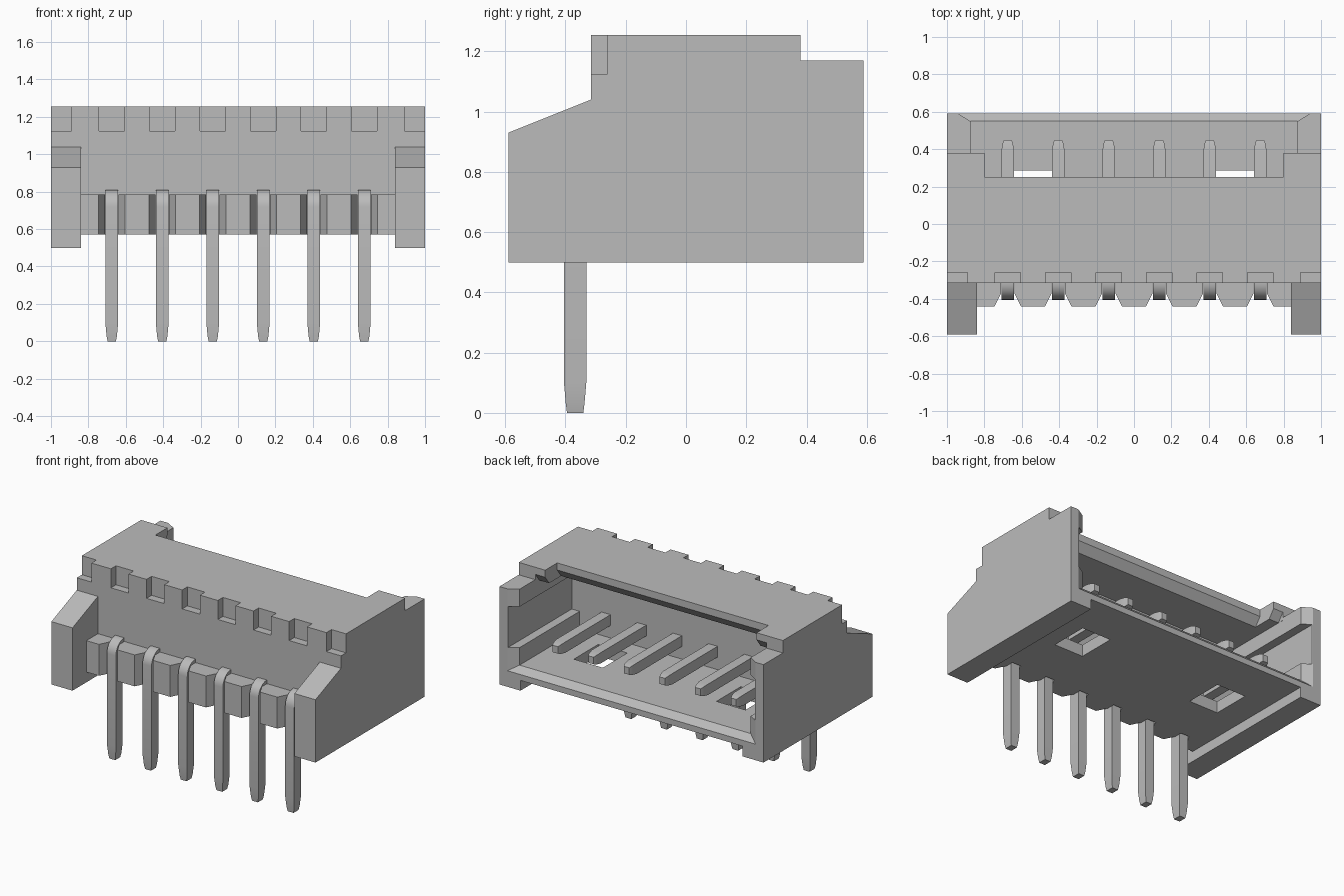
import bpy, bmesh, math
from mathutils import Vector

cube = bpy.data.objects.get("Cube")
if cube:
    bpy.data.objects.remove(cube, do_unlink=True)


def make_material(name, value):
    mat = bpy.data.materials.new(name)
    mat.use_nodes = True
    color = (value, value, value, 1)
    mat.diffuse_color = color
    mat.node_tree.nodes["Principled BSDF"].inputs["Base Color"].default_value = color
    return mat


grey = make_material("plain grey", 0.5)


def loft(name, rings):
    """Closed solid skinned through rings of matching points."""
    bm = bmesh.new()
    loops = [[bm.verts.new(p) for p in ring] for ring in rings]
    n = len(loops[0])
    for a, b in zip(loops, loops[1:]):
        for i in range(n):
            j = (i + 1) % n
            bm.faces.new((a[i], a[j], b[j], b[i]))
    bm.faces.new(loops[0])
    bm.faces.new(loops[-1])
    bmesh.ops.recalc_face_normals(bm, faces=bm.faces)
    mesh = bpy.data.meshes.new(name)
    bm.to_mesh(mesh)
    bm.free()
    mesh.materials.append(grey)
    obj = bpy.data.objects.new(name, mesh)
    bpy.context.collection.objects.link(obj)
    return obj


def along_x(name, profile, x0, x1):
    return loft(name, [[(x, y, z) for y, z in profile] for x in (x0, x1)])


def box(name, x0, x1, y0, y1, z0, z1):
    return along_x(name, [(y0, z0), (y1, z0), (y1, z1), (y0, z1)], x0, x1)


pin_xs = [(i - 2.5) * 0.27 for i in range(6)]

# Housing block with the side outline
housing = along_x("housing", [
    (-0.59, 0.5), (0.59, 0.5), (0.59, 1.17), (0.38, 1.17), (0.38, 1.255),
    (-0.315, 1.255), (-0.315, 1.04), (-0.59, 0.93)], -1, 1)

# Front bay between the arms, and the channel under the floor
cutters = [
    box("front_bay", -0.84, 0.84, -0.7, -0.315, 0.4, 1.15),
    box("floor_channel", -0.84, 0.84, -0.7, 0.7, 0.4, 0.57),
    box("plug_cavity", -0.875, 0.875, -0.1, 0.7, 0.65, 1.15),
    box("rear_opening", -0.875, 0.875, 0.38, 0.7, 1.0, 1.4),
    box("roof_notch", -0.8, 0.8, 0.25, 0.7, 1.0, 1.4),
]


# Flared mouth of the cavity
def mouth_ring(y, half, low):
    return [(-half, y, low), (half, y, low), (half, y, 1.4), (-half, y, 1.4)]


cutters.append(loft("mouth_flare", [mouth_ring(0.55, 0.875, 0.65),
                                    mouth_ring(0.60, 0.956, 0.60)]))

# Bevel under the rear edge of the roof
for y, half in ((0.25, 0.8), (0.38, 0.874)):
    cutters.append(along_x("roof_bevel", [
        (y - 0.05, 1.14), (y + 0.01, 1.14), (y + 0.01, 1.22)], -half, half))

# Side guide grooves and floor windows
for s in (-1, 1):
    x0, x1 = sorted((s * 0.86, s * 0.935))
    cutters.append(box("guide_groove", x0, x1, -0.1, 0.7, 0.77, 1.05))
    x0, x1 = sorted((s * 0.43, s * 0.65))
    cutters.append(box("floor_window", x0, x1, 0.02, 0.285, 0.5, 0.7))

# Notches along the upper front edge
for x in pin_xs:
    cutters.append(box("edge_notch", x - 0.067, x + 0.067, -0.4, -0.26, 1.125, 1.3))
for x0, x1 in ((-1.1, -0.89), (0.89, 1.1)):
    cutters.append(box("edge_notch", x0, x1, -0.4, -0.26, 1.125, 1.3))

for cutter in cutters:
    cutter.hide_render = True
    mod = housing.modifiers.new(cutter.name, 'BOOLEAN')
    mod.operation = 'DIFFERENCE'
    mod.solver = 'EXACT'
    mod.object = cutter
graph = bpy.context.evaluated_depsgraph_get()
carved = bpy.data.meshes.new_from_object(housing.evaluated_get(graph))
housing.modifiers.clear()
housing.data = carved
for cutter in cutters:
    bpy.data.objects.remove(cutter, do_unlink=True)

# Spacer blocks between the pins, with flared sides
edges = [-0.84] + pin_xs + [0.84]
for i, (a, b) in enumerate(zip(edges, edges[1:])):
    neck_a, tip_a = (a, a) if i == 0 else (a + 0.035, a + 0.07)
    neck_b, tip_b = (b, b) if i == 6 else (b - 0.035, b - 0.07)
    outline = [(neck_a, -0.31), (neck_a, -0.37), (tip_a, -0.44),
               (tip_b, -0.44), (neck_b, -0.37), (neck_b, -0.31)]
    loft("spacer_block", [[(x, y, z) for x, y in outline] for z in (0.57, 0.785)])

# Bent contact pins: each station is centre, thickness direction, half sizes
stations = [((-0.368, 0.0), 0, 0.027, 0.022), ((-0.368, 0.03), 0, 0.031, 0.028),
            ((-0.368, 0.1), 0, 0.037, 0.034)]
for k in range(9):
    t = math.radians(k * 90 / 8)
    stations.append(((-0.315 - 0.053 * math.cos(t), 0.72 + 0.053 * math.sin(t)),
                     t, 0.037, 0.034))
stations += [((0.39, 0.773), math.pi / 2, 0.037, 0.034),
             ((0.43, 0.773), math.pi / 2, 0.031, 0.028),
             ((0.45, 0.773), math.pi / 2, 0.024, 0.02)]


def pin_ring(x, station):
    (y, z), t, thick, wide = station
    centre = Vector((x, y, z))
    out = Vector((0, -math.cos(t), math.sin(t))) * thick
    side = Vector((wide, 0, 0))
    return [centre + out + side, centre + out - side,
            centre - out - side, centre - out + side]


for x in pin_xs:
    pin = loft("contact_pin", [pin_ring(x, s) for s in stations])
    bpy.ops.object.select_all(action='DESELECT')
    pin.select_set(True)
    bpy.context.view_layer.objects.active = pin
    bpy.ops.object.shade_smooth_by_angle(angle=math.radians(30))
